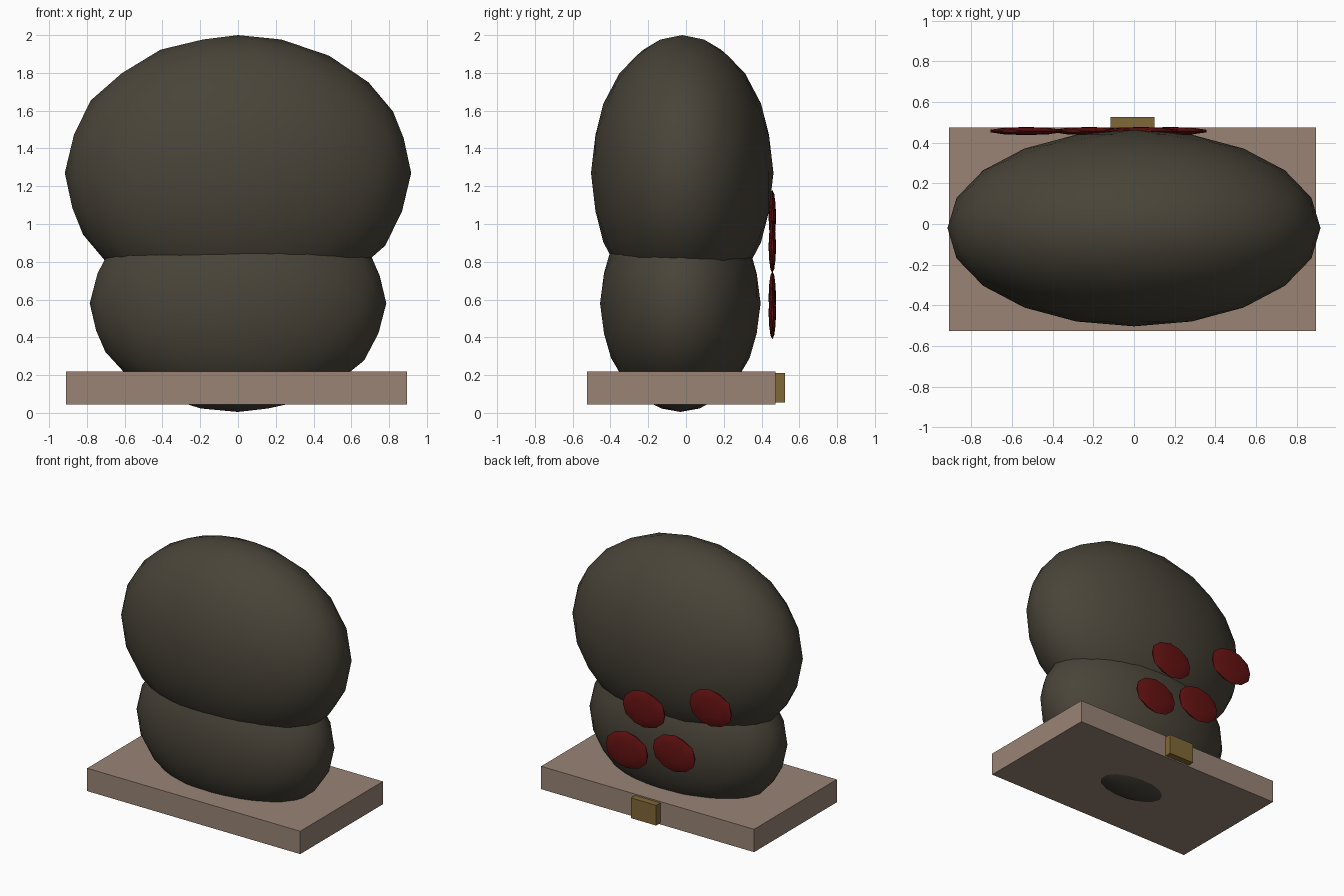
import bpy
import math

cube = bpy.data.objects.get("Cube")
if cube:
    bpy.data.objects.remove(cube, do_unlink=True)


def material(name, rgb):
    mat = bpy.data.materials.new(name)
    mat.use_nodes = True
    colour = (*rgb, 1.0)
    mat.diffuse_color = colour
    mat.node_tree.nodes["Principled BSDF"].inputs["Base Color"].default_value = colour
    return mat


STONE = material("dark olive stone", (0.067, 0.058, 0.041))
BASE = material("dusty brown", (0.32, 0.23, 0.18))
RED = material("deep red", (0.13, 0.006, 0.006))
GOLD = material("old gold", (0.22, 0.14, 0.038))


def ellipsoid(name, centre, radii, mat, detail):
    bpy.ops.mesh.primitive_ico_sphere_add(subdivisions=detail, radius=1, location=centre)
    obj = bpy.context.object
    obj.name = name
    obj.scale = radii
    bpy.ops.object.transform_apply(location=False, rotation=False, scale=True)
    bpy.ops.object.shade_smooth_by_angle(angle=math.radians(30))
    obj.data.materials.append(mat)
    return obj


def box(name, low, high, mat):
    centre = [(a + b) / 2 for a, b in zip(low, high)]
    bpy.ops.mesh.primitive_cube_add(size=1, location=centre)
    obj = bpy.context.object
    obj.name = name
    obj.scale = [b - a for a, b in zip(low, high)]
    bpy.ops.object.transform_apply(location=False, rotation=False, scale=True)
    obj.data.materials.append(mat)
    return obj


# Two stacked rounded masses; the lower one pokes through the base
ellipsoid("lower_body", (0, -0.03, 0.58), (0.785, 0.425, 0.575), STONE, 3)
ellipsoid("upper_body", (0, -0.02, 1.27), (0.917, 0.483, 0.73), STONE, 3)

# Base slab with a small plate on its back edge
box("base", (-0.91, -0.525, 0.045), (0.895, 0.475, 0.22), BASE)
box("back_plate", (-0.115, 0.47, 0.055), (0.1, 0.525, 0.21), GOLD)

# Flat red discs floating behind the body
for i, (x, z) in enumerate([(0.035, 0.88), (-0.53, 1.04), (0.18, 0.53), (-0.22, 0.61)]):
    ellipsoid(f"red_disc_{i + 1}", (x, 0.457, z), (0.185, 0.02, 0.14), RED, 2)
